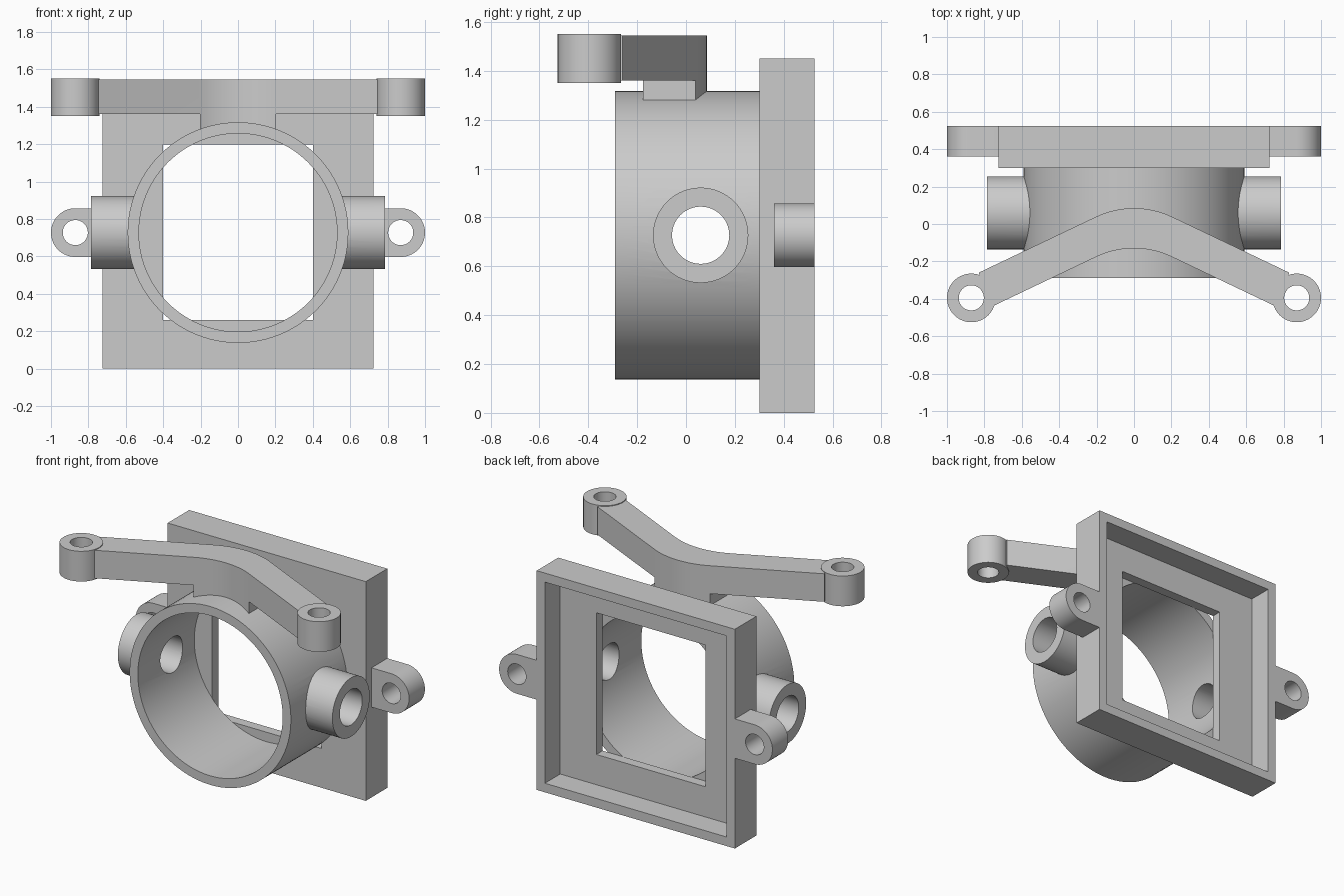
import bpy
import bmesh
from math import sin, cos, pi, radians, tan

cube = bpy.data.objects.get("Cube")
if cube:
    bpy.data.objects.remove(cube, do_unlink=True)

grey = bpy.data.materials.new("plain_grey")
grey.use_nodes = True
grey.diffuse_color = (0.6, 0.6, 0.6, 1)
grey.node_tree.nodes["Principled BSDF"].inputs["Base Color"].default_value = (0.6, 0.6, 0.6, 1)

PLACE = {
    "x": lambda u, v, t: (t, u, v),
    "y": lambda u, v, t: (u, t, v),
    "z": lambda u, v, t: (u, v, t),
}


def prism(name, outline, axis, lo, hi):
    """Extrude a flat outline along an axis."""
    bm = bmesh.new()
    face = bm.faces.new([bm.verts.new(PLACE[axis](u, v, lo)) for u, v in outline])
    new = bmesh.ops.extrude_face_region(bm, geom=[face])["geom"]
    shift = PLACE[axis](0, 0, hi - lo)
    bmesh.ops.translate(bm, vec=shift, verts=[g for g in new if isinstance(g, bmesh.types.BMVert)])
    bmesh.ops.recalc_face_normals(bm, faces=bm.faces)
    mesh = bpy.data.meshes.new(name)
    bm.to_mesh(mesh)
    bm.free()
    mesh.materials.append(grey)
    obj = bpy.data.objects.new(name, mesh)
    bpy.context.collection.objects.link(obj)
    return obj


def circle(u, v, r, n=64):
    return [(u + r * cos(2 * pi * i / n), v + r * sin(2 * pi * i / n)) for i in range(n)]


def rect(u0, u1, v0, v1):
    return [(u0, v0), (u1, v0), (u1, v1), (u0, v1)]


def combine(obj, operation, other):
    """Apply a boolean and discard the helper."""
    other.hide_render = True
    mod = obj.modifiers.new("bool", "BOOLEAN")
    mod.operation = operation
    mod.solver = "EXACT"
    mod.object = other
    bpy.ops.object.select_all(action="DESELECT")
    obj.select_set(True)
    bpy.context.view_layer.objects.active = obj
    bpy.ops.object.modifier_apply(modifier=mod.name)
    bpy.data.objects.remove(other, do_unlink=True)


def smooth(obj):
    bpy.ops.object.select_all(action="DESELECT")
    obj.select_set(True)
    bpy.context.view_layer.objects.active = obj
    bpy.ops.object.shade_smooth_by_angle(angle=radians(30))


MID = 0.727      # height of the bore axis
BACK = 0.525
FRONT = 0.30     # front of the plate
EAR = 0.87       # sideways position of all eyelets

# Square plate, recessed at the back, with a square opening
plate = prism("back_plate", rect(-0.725, 0.725, 0, 1.45), "y", FRONT, BACK)
combine(plate, "DIFFERENCE", prism("recess", rect(-0.665, 0.665, 0.06, 1.39), "y", 0.365, 0.6))
combine(plate, "DIFFERENCE", prism("opening", rect(-0.40, 0.40, 0.26, 1.197), "y", 0.2, 0.6))

# Tube with a hollow boss on each side
tube = prism("tube_body", circle(0, MID, 0.59, 96), "y", -0.29, FRONT)
combine(tube, "UNION", prism("side_bosses", circle(0.06, MID, 0.195), "x", -0.785, 0.785))
combine(tube, "DIFFERENCE", prism("bore", circle(0, MID, 0.53, 96), "y", -0.5, 0.5))
combine(tube, "DIFFERENCE", prism("cross_hole", circle(0.06, MID, 0.117), "x", -1, 1))
smooth(tube)

# Round-ended ears on the plate sides
for side, name in ((1, "left_ear"), (-1, "right_ear")):
    ear = prism(name, circle(side * EAR, MID, 0.13), "y", 0.36, BACK)
    inner = sorted((side * 0.715, side * EAR))
    combine(ear, "UNION", prism("web", rect(*inner, MID - 0.13, MID + 0.13), "y", 0.36, BACK))
    combine(ear, "DIFFERENCE", prism("hole", circle(side * EAR, MID, 0.067), "y", 0, 1))
    smooth(ear)

# Swept-forward arm: a rounded bend with two straight limbs
BEND, RADIUS, STEPS = radians(25.5), 0.47, 12


def bend(y):
    angles = [BEND * (2 * i / STEPS - 1) for i in range(STEPS + 1)]
    return [(RADIUS * sin(a), y - RADIUS * (1 - cos(a))) for a in angles]


def edge(y, reach):
    arc = bend(y)
    x, y_end = arc[-1]
    tip = y_end - (reach - x) * tan(BEND)
    return [(-reach, tip)] + arc + [(reach, tip)]


arm = prism("arm", edge(0.085, 0.83) + edge(-0.13, 0.76)[::-1], "z", 1.36, 1.545)
combine(arm, "UNION", prism("stem", bend(0.085) + bend(-0.13)[::-1], "z", 1.27, 1.45))
for side in (1, -1):
    combine(arm, "UNION", prism("eyelet", circle(side * EAR, -0.395, 0.13), "z", 1.35, 1.55))
for side in (1, -1):
    combine(arm, "DIFFERENCE", prism("hole", circle(side * EAR, -0.395, 0.067), "z", 1, 2))
smooth(arm)
